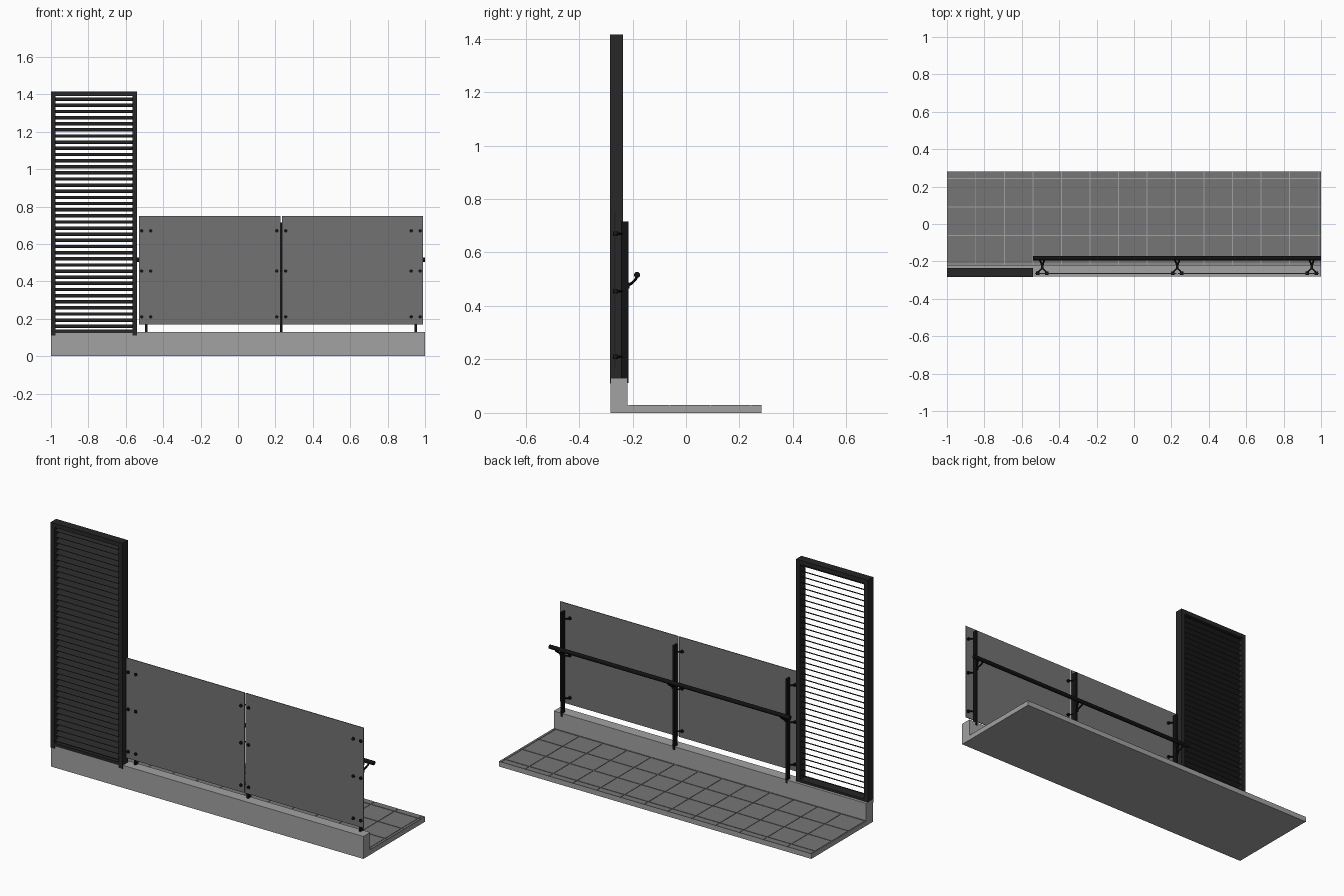
import bpy, bmesh, math
from mathutils import Vector, Matrix

if "Cube" in bpy.data.objects:
    bpy.data.objects.remove(bpy.data.objects["Cube"])


def material(name, v):
    m = bpy.data.materials.new(name)
    m.diffuse_color = (v, v, v, 1)
    m.use_nodes = True
    m.node_tree.nodes["Principled BSDF"].inputs["Base Color"].default_value = m.diffuse_color
    return m


CONCRETE = material("concrete", 0.36)
TILE = material("tile", 0.18)
GLASS = material("tinted_glass", 0.17)
DARK = material("dark_metal", 0.02)
BLACK = material("black_metal", 0.006)


def add_box(bm, x0, x1, y0, y1, z0, z1):
    m = Matrix.Translation(((x0 + x1) / 2, (y0 + y1) / 2, (z0 + z1) / 2))
    m = m @ Matrix.Diagonal((x1 - x0, y1 - y0, z1 - z0, 1))
    bmesh.ops.create_cube(bm, size=1, matrix=m)


def add_rod(bm, a, b, r, n=16):
    a, b = Vector(a), Vector(b)
    rot = (b - a).to_track_quat('Z', 'Y').to_matrix().to_4x4()
    bmesh.ops.create_cone(bm, cap_ends=True, segments=n, radius1=r, radius2=r,
                          depth=(b - a).length,
                          matrix=Matrix.Translation((a + b) / 2) @ rot)


def finish(bm, name, mat, smooth=False):
    me = bpy.data.meshes.new(name)
    bm.to_mesh(me)
    bm.free()
    ob = bpy.data.objects.new(name, me)
    bpy.context.collection.objects.link(ob)
    me.materials.append(mat)
    if smooth:
        bpy.ops.object.select_all(action='DESELECT')
        ob.select_set(True)
        bpy.context.view_layer.objects.active = ob
        bpy.ops.object.shade_smooth_by_angle()
    return ob


def box(name, mat, *dims):
    bm = bmesh.new()
    add_box(bm, *dims)
    return finish(bm, name, mat)


# Concrete curb and floor slab
box("curb", CONCRETE, -1, 1, -0.282, -0.219, 0, 0.13)
box("floor_slab", CONCRETE, -1, 1, -0.219, 0.282, 0, 0.0275)

# Floor tiles with narrow joints, cut off at the slab edges
bm = bmesh.new()
P, J = 0.1525, 0.002
for i in range(-1, 14):
    for j in range(-1, 4):
        x, y = -0.998 + i * P, -0.214 + j * P
        x0, x1 = max(x + J, -1), min(x + P - J, 1)
        y0, y1 = max(y + J, -0.219), min(y + P - J, 0.282)
        if x1 - x0 > 0.001 and y1 - y0 > 0.001:
            add_box(bm, x0, x1, y0, y1, 0.0275, 0.03)
finish(bm, "floor_tiles", TILE)

# Louvre screen frame
FY = (-0.284, -0.235)
box("louvre_left_stile", DARK, -1, -0.975, *FY, 0.11, 1.415)
box("louvre_right_stile", DARK, -0.565, -0.54, *FY, 0.11, 1.415)
box("louvre_top_rail", DARK, -0.975, -0.565, *FY, 1.39, 1.415)
box("louvre_bottom_rail", DARK, -0.975, -0.565, *FY, 0.125, 0.143)

# Louvre slats, rising towards the back
bm = bmesh.new()
N = 38
for i in range(N):
    z = 0.143 + (i + 0.5) * (1.39 - 0.143) / N
    m = (Matrix.Translation((-0.77, -0.26, z)) @ Matrix.Rotation(math.radians(25), 4, 'X')
         @ Matrix.Diagonal((0.41, 0.036, 0.003, 1)))
    bmesh.ops.create_cube(bm, size=1, matrix=m)
finish(bm, "louvre_slats", DARK)

# Glass panels
GY = (-0.267, -0.263)
box("glass_panel_left", GLASS, -0.53, 0.228, *GY, 0.17, 0.75)
box("glass_panel_right", GLASS, 0.236, 0.99, *GY, 0.17, 0.75)

# Posts with glass clips and handrail brackets
for k, x in enumerate((-0.491, 0.231, 0.95)):
    box(f"post_{k + 1}", BLACK, x - 0.006, x + 0.006, -0.243, -0.216, 0.112, 0.715)
    clips, bracket = bmesh.new(), bmesh.new()
    for s in (-1, 1):
        for z in (0.21, 0.455, 0.67):
            cx = x + s * 0.024
            add_rod(clips, (x, -0.236, z), (cx, -0.258, z), 0.004, 10)
            add_rod(clips, (cx, -0.273, z), (cx, -0.267, z), 0.009)
            add_rod(clips, (cx, -0.263, z), (cx, -0.255, z), 0.009)
        path = [(x, -0.222, 0.475), (x + s * 0.006, -0.207, 0.482),
                (x + s * 0.014, -0.19, 0.497), (x + s * 0.018, -0.183, 0.51)]
        for a, b in zip(path, path[1:]):
            add_rod(bracket, a, b, 0.005, 10)
    add_box(bracket, x - 0.009, x + 0.009, -0.218, -0.212, 0.465, 0.487)
    finish(clips, f"glass_clips_{k + 1}", BLACK, True)
    finish(bracket, f"rail_bracket_{k + 1}", BLACK, True)

# Handrail
bm = bmesh.new()
add_rod(bm, (-0.54, -0.183, 0.516), (1, -0.183, 0.516), 0.0115, 24)
finish(bm, "handrail", BLACK, True)
